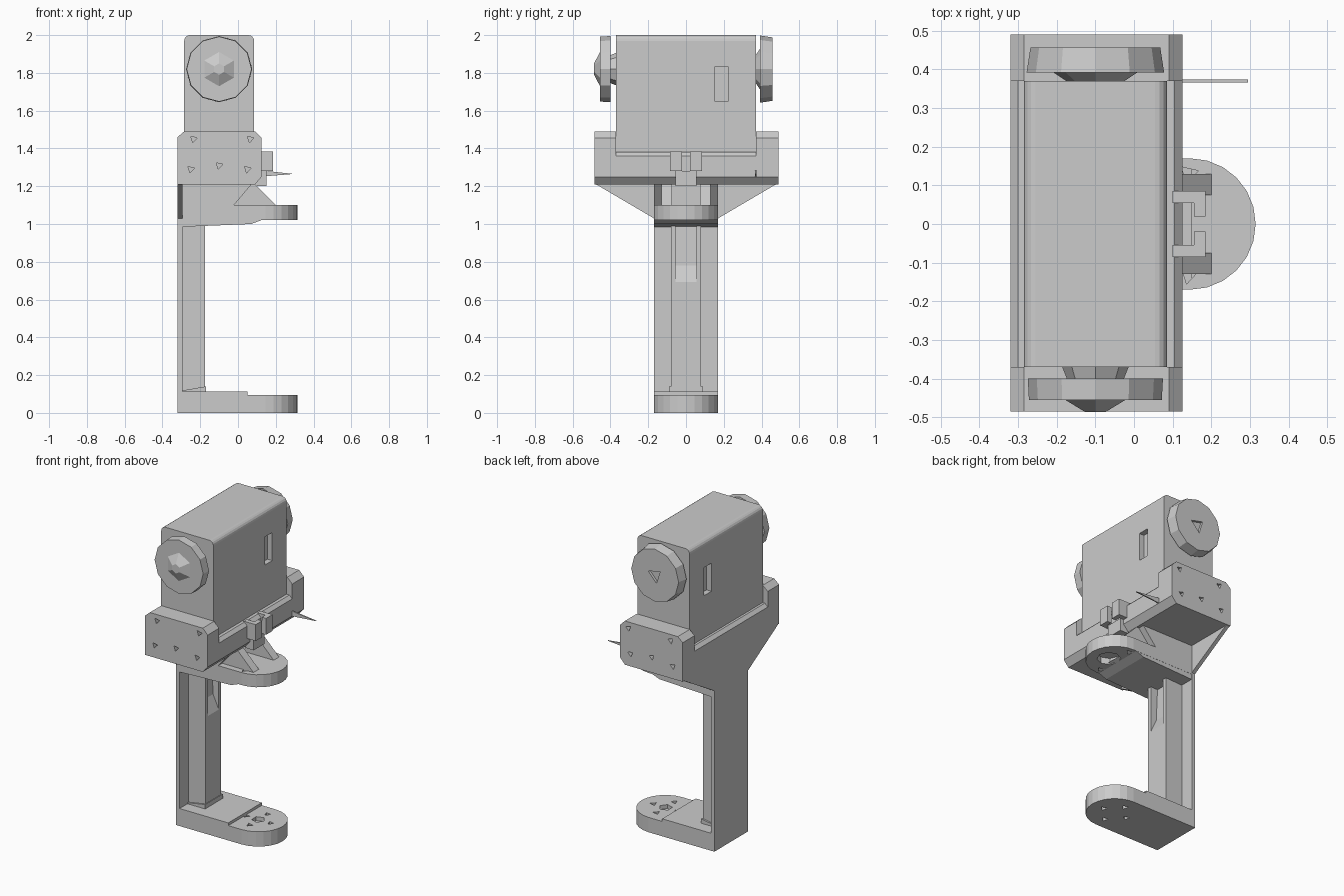
import bpy, bmesh, math
from mathutils import Vector, Matrix

cube = bpy.data.objects.get("Cube")
if cube:
    bpy.data.objects.remove(cube, do_unlink=True)

# Single grey plastic
grey = bpy.data.materials.new("grey plastic")
grey.use_nodes = True
grey.diffuse_color = (0.6, 0.6, 0.6, 1)
grey.node_tree.nodes["Principled BSDF"].inputs["Base Color"].default_value = (0.6, 0.6, 0.6, 1)


def finish(name, bm):
    bmesh.ops.recalc_face_normals(bm, faces=bm.faces)
    mesh = bpy.data.meshes.new(name)
    bm.to_mesh(mesh)
    bm.free()
    mesh.materials.append(grey)
    ob = bpy.data.objects.new(name, mesh)
    bpy.context.scene.collection.objects.link(ob)
    return ob


def prism(name, pts, axis, a, b):
    """Extrude a 2D outline along an axis from a to b."""
    place = {"x": lambda p, t: (t, p[0], p[1]),
             "y": lambda p, t: (p[0], t, p[1]),
             "z": lambda p, t: (p[0], p[1], t)}[axis]
    bm = bmesh.new()
    face = bm.faces.new([bm.verts.new(place(p, a)) for p in pts])
    ext = bmesh.ops.extrude_face_region(bm, geom=[face])
    verts = [g for g in ext["geom"] if isinstance(g, bmesh.types.BMVert)]
    move = Vector(place((0, 0), b)) - Vector(place((0, 0), a))
    bmesh.ops.translate(bm, verts=verts, vec=move)
    return finish(name, bm)


def box(name, x, y, z):
    return prism(name, [(x[0], y[0]), (x[1], y[0]), (x[1], y[1]), (x[0], y[1])], "z", *z)


def cone_y(name, x, z, y1, r1, y2, r2, sides):
    """Tapered disc along y."""
    bm = bmesh.new()
    bmesh.ops.create_cone(bm, cap_ends=True, segments=sides, radius1=r1, radius2=r2,
                          depth=abs(y2 - y1))
    turn = Matrix.Rotation(math.radians(-90 if y2 > y1 else 90), 4, "X")
    bm.transform(Matrix.Translation((x, (y1 + y2) / 2, z)) @ turn)
    return finish(name, bm)


def cut(target, cutter):
    cutter.hide_render = True
    cutter.hide_viewport = True
    cutter.display_type = "WIRE"
    mod = target.modifiers.new("cut", "BOOLEAN")
    mod.object = cutter
    mod.operation = "DIFFERENCE"
    mod.solver = "EXACT"


def triangle(u, v, r, turn=0.3):
    return [(u + r * math.cos(turn + k * math.tau / 3),
             v + r * math.sin(turn + k * math.tau / 3)) for k in range(3)]


def arc(cx, r, n=12):
    return [(cx + r * math.cos(t), r * math.sin(t))
            for t in (math.pi * (k / n - 0.5) for k in range(n + 1))]


TIP, R = 0.145, 0.17
LEFT, RIGHT = -0.32, 0.125

# Motor body with rounded top edges and side slots
r = 0.03
corner = [(r * math.cos(k * math.pi / 8), r * math.sin(k * math.pi / 8)) for k in range(5)]
outline = [(-0.285, 1.37), (0.085, 1.37)]
outline += [(0.085 - r + u, 2 - r + v) for u, v in corner]
outline += [(-0.285 + r - u, 2 - r + v) for u, v in reversed(corner)]
body = prism("motor_body", outline, "y", -0.37, 0.37)
for name, x in (("right", 0.085), ("left", -0.285)):
    cut(body, box("slot_cutter_" + name, (x - 0.035, x + 0.035), (0.15, 0.225), (1.65, 1.83)))

# Output horns on both ends
HX, HZ = -0.1, 1.82
cone_y("front_shaft", HX, HZ, -0.36, 0.09, -0.41, 0.07, 8)
cone_y("front_horn", HX, HZ, -0.40, 0.175, -0.455, 0.172, 12)
cone_y("front_horn_hub", HX, HZ, -0.45, 0.1, -0.487, 0.03, 6)
cone_y("back_shaft", HX, HZ, 0.36, 0.06, 0.40, 0.12, 8)
back_horn = cone_y("back_horn", HX, HZ, 0.392, 0.178, 0.457, 0.168, 12)
cut(back_horn, prism("back_horn_cutter", triangle(HX, HZ, 0.05), "y", 0.44, 0.5))

# Cradle: low middle and two tall ends with chamfered corners
foot = [(LEFT, 1.21), (0.09, 1.21), (RIGHT, 1.25)]
prism("cradle_middle", foot + [(RIGHT, 1.36), (0.105, 1.38), (-0.3, 1.38), (LEFT, 1.36)],
      "y", -0.372, 0.372)
for name, s, outer in (("front", -1, 0.485), ("back", 1, 0.49)):
    end = prism("cradle_" + name, foot + [(RIGHT, 1.455), (0.09, 1.49), (-0.285, 1.49),
                (LEFT, 1.46)], "y", s * 0.37, s * outer)
    for i, (x, z) in enumerate([(-0.235, 1.45), (0.065, 1.45), (-0.25, 1.29),
                                (0.05, 1.29), (-0.1, 1.31)]):
        cut(end, prism(f"{name}_screw_cutter_{i}", triangle(x, z, 0.02), "y",
                       s * (outer - 0.03), s * (outer + 0.03)))

# Back plate: narrow stem that flares out under the cradle
half = [(0.17, 0), (0.17, 1.03), (0.485, 1.215)]
prism("back_plate", half + [(-y, z) for y, z in reversed(half)], "x", LEFT, -0.295)

# Stem rib with a sloped groove near its top
rib = box("stem_rib", (-0.3, -0.175), (-0.08, 0.08), (0.05, 1.02))
cut(rib, prism("groove_cutter", [(-0.174, 0.69), (-0.174, 1.01), (-0.225, 1.01),
                                 (-0.215, 0.78)], "y", -0.055, 0.055))

# Lower foot: raised step, round end and a sloped fillet against the stem
lower = prism("lower_foot", [(LEFT, -R)] + arc(TIP, R) + [(LEFT, R)], "z", 0, 0.095)
box("lower_foot_step", (LEFT, 0.05), (-R, R), (0.08, 0.112))
prism("lower_fillet", [(-0.3, 0.1), (-0.17, 0.1), (-0.17, 0.14), (-0.3, 0.118)],
      "y", -0.09, 0.09)
for i, (x, y) in enumerate([(0.06, 0), (0.23, 0), (0.145, -0.09), (0.145, 0.09)]):
    cut(lower, prism(f"foot_hole_cutter_{i}", triangle(x, y, 0.022), "z", -0.05, 0.2))
cut(lower, prism("foot_centre_cutter", [(TIP + 0.04 * math.cos(k * math.tau / 5),
    0.04 * math.sin(k * math.tau / 5)) for k in range(5)], "z", 0.07, 0.2))

# Upper arm with a round end and thicker root
upper = prism("upper_arm", [(-0.3, -R)] + arc(TIP, R) + [(-0.3, R)], "z", 1.02, 1.1)
prism("upper_arm_root", [(-0.3, 1.05), (-0.3, 0.985), (0.07, 1.0), (0.15, 1.03)],
      "y", -R + 0.001, R - 0.001)
for i, s in enumerate((-1, 1)):
    cut(upper, prism(f"arm_hole_cutter_{i}", triangle(0.142, s * 0.13, 0.026), "z", 1.0, 1.2))
cut(upper, prism("arm_recess_cutter", [(0.19 + 0.07 * math.cos(k * math.tau / 8),
    0.07 * math.sin(k * math.tau / 8)) for k in range(8)], "z", 0.9, 1.06))

# Mirrored side walls, ribs and cable clip hooks
for name, s in (("front", -1), ("back", 1)):
    prism("side_wall_" + name, [(-0.3, 1.09), (-0.03, 1.09), (0.08, 1.22), (-0.3, 1.22)],
          "y", s * 0.13, s * R)
    prism("arm_rib_" + name, [(-0.03, 1.09), (0.21, 1.09), (0.08, 1.22)],
          "y", s * 0.075, s * 0.13)
    low, high = sorted((s * 0.055, s * 0.085))
    box("clip_arm_" + name, (0.1, 0.17), (low, high), (1.28, 1.385))
    low, high = sorted((s * 0.02, s * 0.085))
    box("clip_hook_" + name, (0.155, 0.185), (low, high), (1.28, 1.385))
box("clip_post", (0.09, 0.15), (-0.055, 0.055), (1.2, 1.28))

# Thin pin beside the cradle
prism("side_pin", [(0.11, 1.25), (0.295, 1.265), (0.11, 1.285)], "y", 0.366, 0.374)
